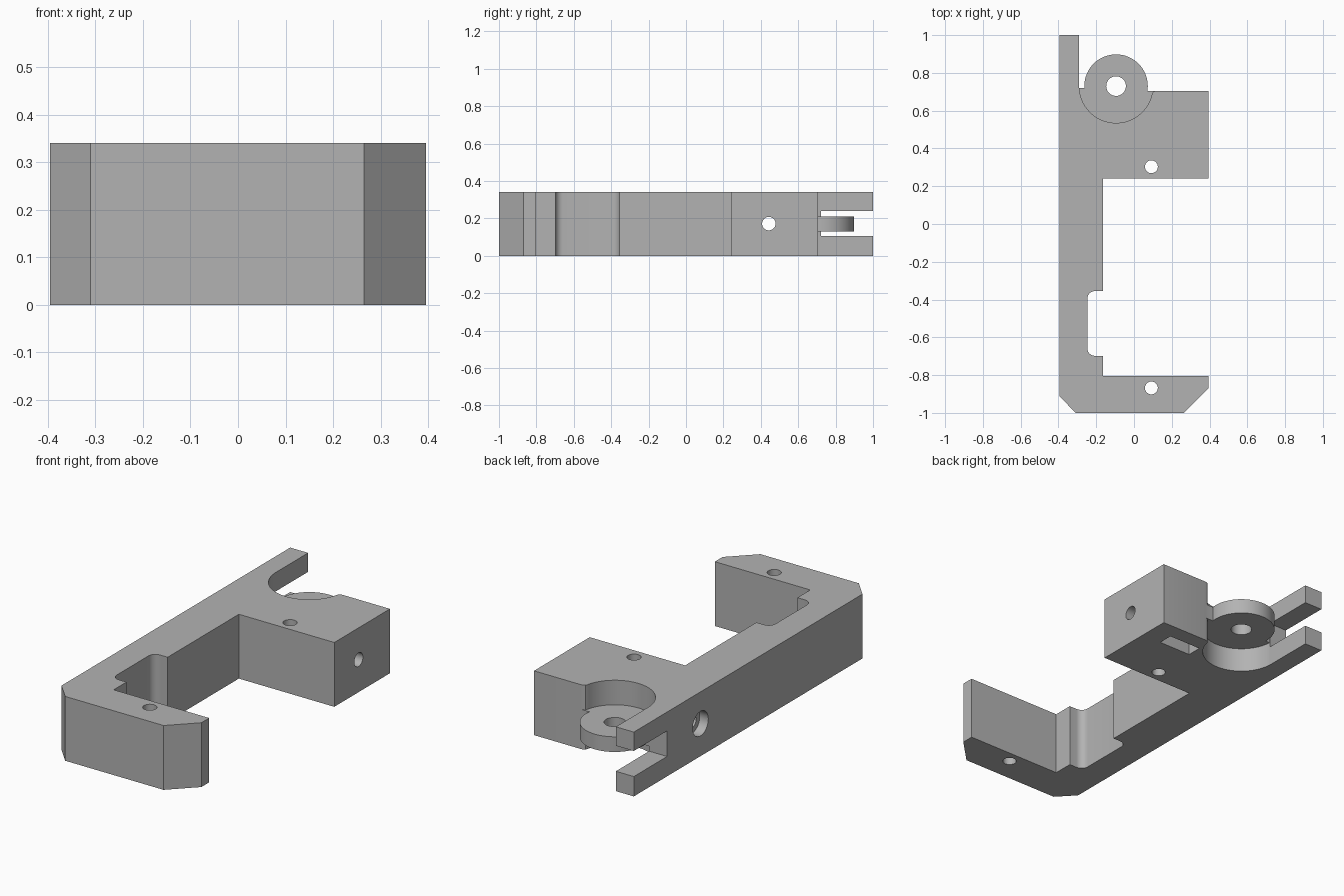
import bpy, bmesh, math
from mathutils import Matrix

if "Cube" in bpy.data.objects:
    bpy.data.objects.remove(bpy.data.objects["Cube"])

grey = bpy.data.materials.new("light_grey")
grey.diffuse_color = (0.45, 0.45, 0.45, 1)
grey.use_nodes = True
grey.node_tree.nodes["Principled BSDF"].inputs["Base Color"].default_value = grey.diffuse_color
H = 0.34
HX, HY = -0.095, 0.73          # hinge axis


def arc(cx, cy, r, a0, a1, n):
    return [(cx + r * math.cos(math.radians(a0 + (a1 - a0) * i / n)),
             cy + r * math.sin(math.radians(a0 + (a1 - a0) * i / n))) for i in range(n + 1)]


def add_object(name, bm):
    bmesh.ops.recalc_face_normals(bm, faces=bm.faces)
    me = bpy.data.meshes.new(name)
    bm.to_mesh(me)
    bm.free()
    ob = bpy.data.objects.new(name, me)
    bpy.context.collection.objects.link(ob)
    me.materials.append(grey)
    return ob


def prism(name, pts, z0, z1):
    bm = bmesh.new()
    face = bm.faces.new([bm.verts.new((x, y, z0)) for x, y in pts])
    new = bmesh.ops.extrude_face_region(bm, geom=[face])["geom"]
    bmesh.ops.translate(bm, vec=(0, 0, z1 - z0),
                        verts=[v for v in new if isinstance(v, bmesh.types.BMVert)])
    return add_object(name, bm)


def rect(x0, x1, y0, y1):
    return [(x0, y0), (x1, y0), (x1, y1), (x0, y1)]


def disc(name, x, y, r, z0, z1, n=48):
    return prism(name, arc(x, y, r, 0, 360 - 360 / n, n - 1), z0, z1)


def rod_x(name, x0, x1, y, z, r):
    bm = bmesh.new()
    bmesh.ops.create_cone(bm, cap_ends=True, segments=40, radius1=r, radius2=r, depth=x1 - x0,
                          matrix=Matrix.Translation(((x0 + x1) / 2, y, z)) @ Matrix.Rotation(math.pi / 2, 4, 'Y'))
    return add_object(name, bm)


def combine(ob, tool, op='DIFFERENCE'):
    mod = ob.modifiers.new("bool", 'BOOLEAN')
    mod.operation, mod.object, mod.solver = op, tool, 'EXACT'
    bpy.context.view_layer.objects.active = ob
    bpy.ops.object.modifier_apply(modifier=mod.name)
    bpy.data.objects.remove(tool)


# bracket body: long arm, hinge block, recess and chamfered foot
outline = [(-0.395, 1), (-0.395, -0.91), (-0.31, -1), (0.265, -1), (0.395, -0.87),
           (0.395, -0.805), (-0.163, -0.805), (-0.163, -0.698)]
outline += arc(-0.207, -0.658, 0.04, 270, 180, 8)
outline += arc(-0.207, -0.395, 0.04, 180, 90, 8)
outline += [(-0.163, -0.355), (-0.163, 0.24), (0.395, 0.24), (0.395, 0.705),
            (0.0, 0.705), (-0.1, 0.72), (-0.29, 0.72), (-0.29, 1)]
body = prism("bracket_body", outline, 0, H)

# round pockets above and below the hinge tongue, with an eased lip
pocket = arc(HX, HY, 0.195, 180, 348, 40)
pocket += [(0.1, 0.698), (0.11, 0.703), (0.125, 0.706), (0.125, 0.95), (-0.29, 0.95)]
for z0, z1 in ((-0.1, 0.13), (0.21, 0.5)):
    combine(body, prism("pocket_cutter", pocket, z0, z1))

# slot splitting the arm end into two prongs
combine(body, prism("slot_cutter", rect(-0.6, -0.28, 0.722, 1.2), 0.105, 0.24))

# hinge tongue
combine(body, disc("hinge_tongue", HX, HY, 0.168, 0.13, 0.21, 64), 'UNION')

# vertical holes
for x, y, r in ((HX, HY, 0.052), (0.092, 0.303, 0.034), (0.092, -0.868, 0.034)):
    combine(body, disc("hole_cutter", x, y, r, -0.2, 0.6))

# cross bolt hole with counterbore on the arm side
combine(body, rod_x("bolt_cutter", -0.6, 0.6, 0.443, 0.172, 0.036))
combine(body, rod_x("counterbore_cutter", -0.6, -0.345, 0.443, 0.172, 0.065))

# blind rectangular slot in the underside
combine(body, prism("nut_slot_cutter", rect(0.09, 0.28, 0.54, 0.62), -0.1, 0.2))

bpy.ops.object.select_all(action='DESELECT')
body.select_set(True)
bpy.context.view_layer.objects.active = body
bpy.ops.object.shade_smooth_by_angle(angle=math.radians(25))
